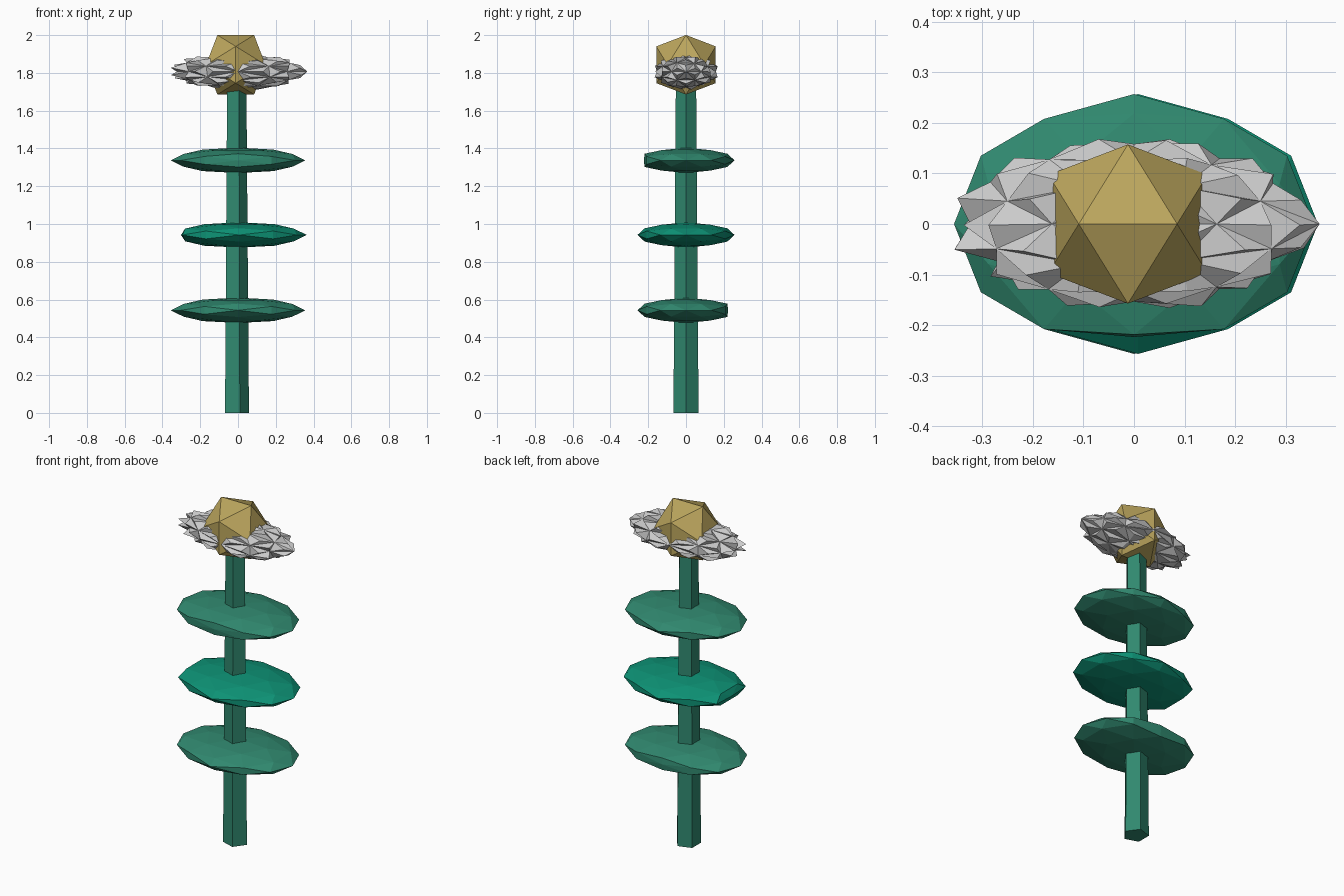
import bpy, bmesh, math, random
from mathutils import Vector

if "Cube" in bpy.data.objects:
    bpy.data.objects.remove(bpy.data.objects["Cube"])

random.seed(4)
G = (1 + 5 ** 0.5) / 2


def material(name, rgb):
    m = bpy.data.materials.new(name)
    m.diffuse_color = (*rgb, 1)
    m.use_nodes = True
    m.node_tree.nodes["Principled BSDF"].inputs["Base Color"].default_value = m.diffuse_color
    return m


def ico(detail=0):
    """Unit icosahedron with its two-fold axes on x, y and z."""
    bm = bmesh.new()
    for a in (-1, 1):
        for b in (-G, G):
            for co in ((a, 0, b), (b, a, 0), (0, b, a)):
                bm.verts.new(Vector(co).normalized())
    bmesh.ops.convex_hull(bm, input=bm.verts[:])
    for _ in range(detail):
        bmesh.ops.subdivide_edges(bm, edges=bm.edges[:], cuts=1, use_grid_fill=True)
        for v in bm.verts:
            v.co.normalize()
    return bm


def finish(bm, name, loc, scale=(1, 1, 1), mat=None):
    for v in bm.verts:
        v.co = Vector([c * s for c, s in zip(v.co, scale)])
    bmesh.ops.recalc_face_normals(bm, faces=bm.faces[:])
    me = bpy.data.meshes.new(name)
    bm.to_mesh(me)
    bm.free()
    ob = bpy.data.objects.new(name, me)
    ob.location = loc
    bpy.context.collection.objects.link(ob)
    if mat:
        me.materials.append(mat)
    return ob


green = material("green", (0.03, 0.25, 0.16))
bright = material("bright_green", (0.004, 0.29, 0.18))
gold = material("gold", (0.5, 0.38, 0.11))

# Five-sided tapering stem, one corner towards +x
bm = bmesh.new()
rings = [[bm.verts.new((r * math.cos(k * math.tau / 5), r * math.sin(k * math.tau / 5), z))
          for k in range(5)] for r, z in ((0.07, 0), (0.056, 1.8))]
for k in range(5):
    j = (k + 1) % 5
    bm.faces.new((rings[0][k], rings[0][j], rings[1][j], rings[1][k]))
for ring in rings:
    bm.faces.new(ring)
finish(bm, "stem", (-0.012, 0, 0), mat=green)

# Three flattened leaves, each with one blunted tip
for name, z, x, tip, mat in (("lower_leaf", 0.543, 0, (0, 1, 0), green),
                             ("middle_leaf", 0.942, 0.008, (-1, 0, 0), bright),
                             ("upper_leaf", 1.337, 0, (0, -1, 0), green)):
    bm = ico(1)
    v = max(bm.verts, key=lambda p: p.co.dot(Vector(tip)))
    v.co *= 0.87
    finish(bm, name, (x, 0, z), (0.356, 0.257, 0.067), mat)

# Spiky flattened petal mass
bm = ico(1)
for v in bm.verts:
    v.co *= random.uniform(0.84, 0.95)
spikes = bmesh.ops.poke(bm, faces=bm.faces[:])["verts"]
for v in spikes:
    v.co = v.co.normalized() * random.uniform(0.97, 1.05)
# Pointed right-hand end
v = max(bm.verts, key=lambda p: p.co.normalized().x)
v.co = Vector((1.02, 0, 0))
finish(bm, "petals", (0, 0, 1.807), (0.36, 0.17, 0.1))

# Faceted flower centre
finish(ico(), "flower_centre", (-0.012, 0, 1.843), (0.185, 0.185, 0.185), gold)
